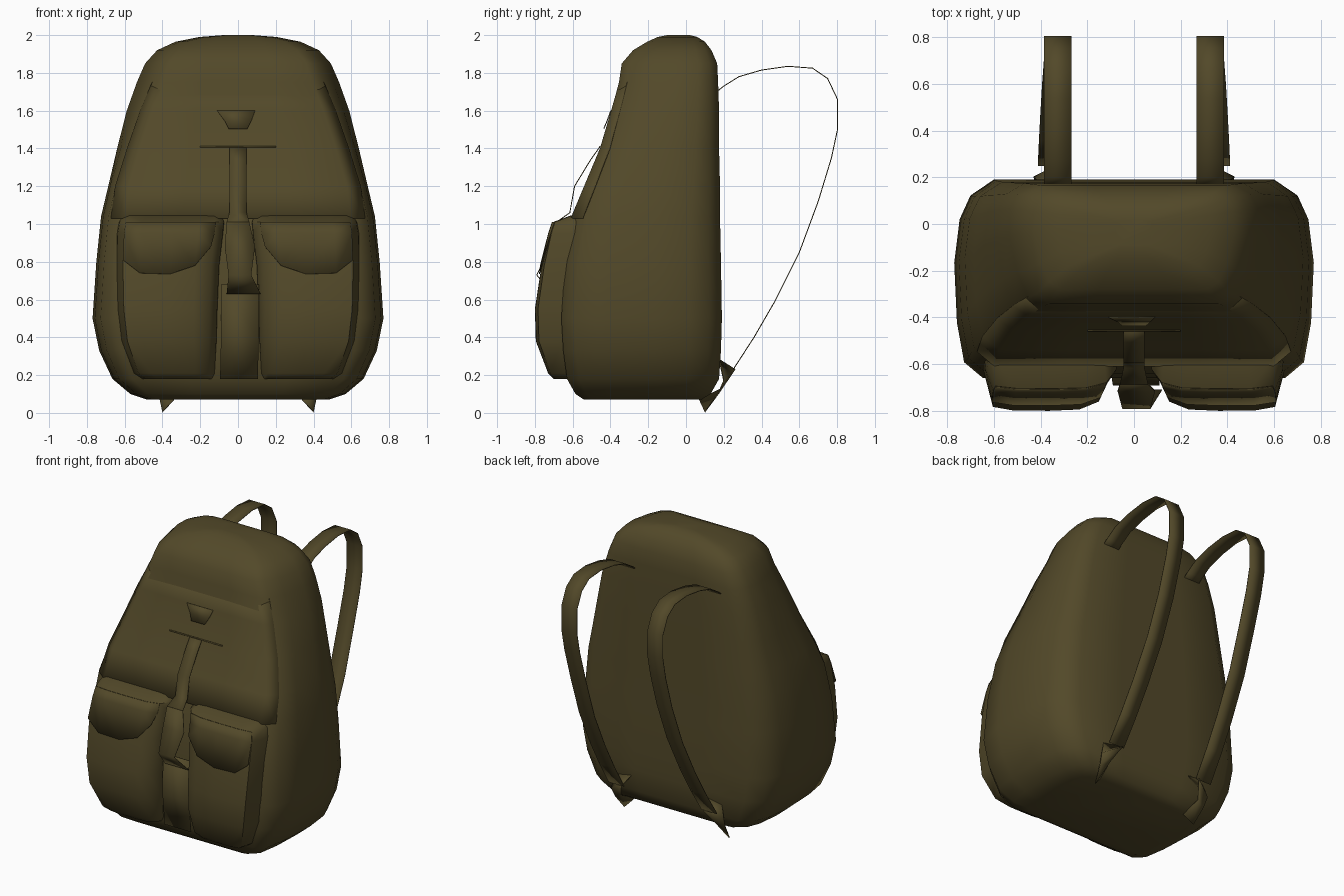
import bpy, bmesh
from math import radians

cube = bpy.data.objects.get("Cube")
if cube:
    bpy.data.objects.remove(cube, do_unlink=True)

canvas = bpy.data.materials.new("olive canvas")
canvas.use_nodes = True
colour = (0.085, 0.066, 0.022, 1)
canvas.diffuse_color = colour
canvas.node_tree.nodes["Principled BSDF"].inputs["Base Color"].default_value = colour


def loft(name, rows, closed=True, thick=0, smooth=50):
    """Skin a list of equally long point rows."""
    bm = bmesh.new()
    rings = [[bm.verts.new(p) for p in row] for row in rows]
    n = len(rings[0])
    for a, b in zip(rings, rings[1:]):
        for i in range(n if closed else n - 1):
            j = (i + 1) % n
            bm.faces.new((a[i], a[j], b[j], b[i]))
    if closed:
        bm.faces.new(rings[0])
        bm.faces.new(rings[-1])
    bmesh.ops.recalc_face_normals(bm, faces=bm.faces)
    mesh = bpy.data.meshes.new(name)
    bm.to_mesh(mesh)
    bm.free()
    obj = bpy.data.objects.new(name, mesh)
    bpy.context.collection.objects.link(obj)
    mesh.materials.append(canvas)
    if thick:
        mod = obj.modifiers.new("thickness", "SOLIDIFY")
        mod.thickness = thick
        mod.offset = 0
    bpy.ops.object.select_all(action="DESELECT")
    obj.select_set(True)
    bpy.context.view_layer.objects.active = obj
    bpy.ops.object.shade_smooth_by_angle(angle=radians(smooth))


def ribbon(name, path, thick=0.005):
    """Flat webbing along (x centre, half width, y, z) stations."""
    loft(name, [[(x - w, y, z), (x + w, y, z)] for x, w, y, z in path],
         closed=False, thick=thick, smooth=40)


# Body: half plan outline from back to front, scaled at each height
plan = [(.35, 0), (.78, 0), (.91, .08), (.97, .2), (1, .42), (.985, .72),
        (.945, .92), (.84, 1), (.4, 1)]
outline = plan + [(-u, v) for u, v in reversed(plan)]

# height, half width, back, front
levels = [(.07, .48, .08, -.54), (.1, .57, .13, -.585), (.18, .665, .175, -.63),
          (.33, .735, .185, -.65), (.5, .77, .19, -.66), (.8, .75, .185, -.64),
          (1.04, .725, .18, -.59), (1.2, .687, .18, -.53), (1.4, .645, .175, -.45),
          (1.6, .6, .175, -.395), (1.75, .55, .17, -.355), (1.85, .505, .165, -.34),
          (1.92, .44, .135, -.28), (1.965, .34, .1, -.205), (1.99, .21, .06, -.15),
          (2, .08, .02, -.1)]


def section(level, shape, grow=0):
    """Plan at one level, its front corners drawn in toward the top."""
    z, w, back, front = level
    taper = .15 * min(1, max(0, (z - 1.25) / .5))
    return [(u * w * (1 - taper * v * v), back + v * (front - grow - back), z)
            for u, v in shape]


loft("backpack_body", [section(l, outline) for l in levels])

# Large lid growing out of the front slope, lifting off toward its lower edge
front_shape = [(u, v) for u, v in outline if v > .9]
lid_levels = [l for l in levels if 1.03 <= l[0] <= 1.76]
lid = [section(l, front_shape, .02 * (1.75 - l[0]) - .004) for l in lid_levels]
lid[0] = [(x * .98, y - .008, z - .01) for x, y, z in lid[0]]
loft("front_lid", lid, closed=False, thick=.005, smooth=60)

# Pocket section, from inner back corner round to outer back corner
pocket_shape = [(0, 0), (.01, .55), (.09, .86), (.25, .98), (.5, 1), (.8, .995),
                (.97, .94), (1.03, .5), (1.05, 0)]
# height, inner x, outer x, front
pocket_levels = [(.18, .13, .5, -.7), (.21, .12, .54, -.73), (.38, .11, .6, -.795),
                 (.55, .105, .62, -.8), (.78, .095, .625, -.765),
                 (.95, .075, .62, -.725), (1.01, .07, .61, -.705), (1.045, .08, .59, -.61)]


def pocket_row(level, s, shape, grow=0):
    z, a, b, f = level
    return [(s * (a + u * (b - a)), -.52 + v * (f - grow + .52), z) for u, v in shape]


# Strap anchors: inner and outer edge points of a twisted tab under the base
anchor = [((.29, .18, .28), (.4, .18, .26)), ((.31, .26, .23), (.43, .2, .17)),
          ((.36, .19, .13), (.42, .17, .1)), ((.34, .07, .07), (.4, .1, .005))]

# Strap arc as (y, z)
arc = [(.15, 1.69), (.2, 1.73), (.28, 1.78), (.4, 1.815), (.54, 1.835), (.67, 1.825),
       (.75, 1.77), (.802, 1.66), (.802, 1.5), (.77, 1.35), (.7, 1.12),
       (.6, .85), (.47, .59), (.36, .4), (.25, .23)]

for s, side in ((1, "left"), (-1, "right")):
    loft(side + "_front_pocket", [pocket_row(l, s, pocket_shape) for l in pocket_levels])

    # Pocket cover with a curved lower edge
    cover = [pocket_row(l, s, pocket_shape[2:7], .003) for l in pocket_levels[4:7]]
    drop = (.1, .0, -.045, -.04, .03)
    cover[0] = [(x, y - .008, z + d) for (x, y, z), d in zip(cover[0], drop)]
    loft(side + "_pocket_cover", cover, closed=False, thick=.004)

    # Shoulder strap bowing out behind the back, spreading toward the base
    ribbon(side + "_shoulder_strap",
           [(s * (.327 + .03 * max(0, 1.1 - z)), .059, y, z) for y, z in arc])
    loft(side + "_strap_anchor", [[(s * x, y, z) for x, y, z in row] for row in anchor],
         closed=False, thick=.006, smooth=30)

# Centre closing strap, standing off the lid and ending in a loose tail
ribbon("closing_strap", [(0, .045, -.455, 1.41), (0, .045, -.505, 1.34), (0, .045, -.59, 1.2),
                         (0, .045, -.615, 1.06), (0, .06, -.685, 1.01)])
ribbon("strap_tail", [(0, .06, -.685, 1.01), (.01, .08, -.715, .88), (.01, .06, -.79, .73),
                      (.03, .09, -.71, .63)])
# Lower strip between the pockets
ribbon("pocket_divider", [(.01, .1, -.685, .68), (.01, .1, -.69, .4), (.005, .1, -.66, .18)])

# Stitched bar and small tab on the lid
ribbon("lid_seam", [(0, .2, -.456, 1.412), (0, .2, -.459, 1.405)])
ribbon("lid_tab", [(-.01, .1, -.398, 1.6), (0, .07, -.418, 1.545), (0, .05, -.435, 1.505)])
